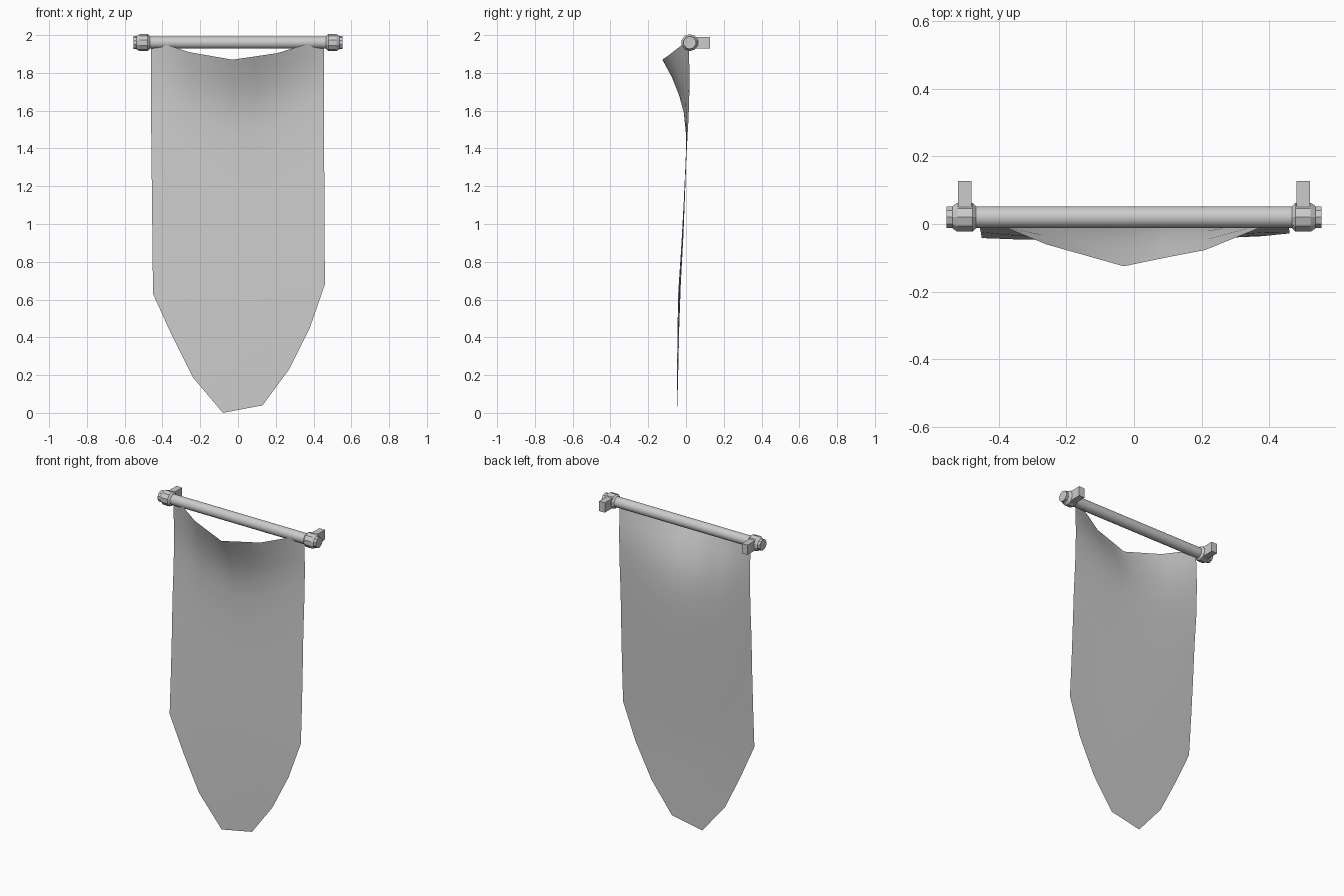
import bpy, bmesh, math

if "Cube" in bpy.data.objects:
    bpy.data.objects.remove(bpy.data.objects["Cube"])

ROD_Y, ROD_Z = 0.02, 1.96


def lerp_points(pts, v):
    # piecewise linear lookup, pts ascending
    if v <= pts[0][0]:
        return pts[0][1]
    for (a, p), (b, q) in zip(pts, pts[1:]):
        if v <= b:
            return p + (q - p) * (v - a) / (b - a)
    return pts[-1][1]


def finish(bm, name, smooth=None):
    bmesh.ops.recalc_face_normals(bm, faces=bm.faces)
    me = bpy.data.meshes.new(name)
    bm.to_mesh(me)
    bm.free()
    ob = bpy.data.objects.new(name, me)
    bpy.context.collection.objects.link(ob)
    if smooth:
        bpy.ops.object.select_all(action='DESELECT')
        ob.select_set(True)
        bpy.context.view_layer.objects.active = ob
        bpy.ops.object.shade_smooth_by_angle(angle=math.radians(smooth))
    return ob


def lathe_x(name, profile, sides, smooth=None):
    # closed solid turned around the rod axis, profile of (x, radius)
    bm = bmesh.new()
    rings = []
    for x, r in profile:
        ring = []
        for i in range(sides):
            a = 2 * math.pi * (i + 0.5) / sides
            ring.append(bm.verts.new((x, ROD_Y + r * math.cos(a), ROD_Z + r * math.sin(a))))
        rings.append(ring)
    for r0, r1 in zip(rings, rings[1:]):
        for i in range(sides):
            j = (i + 1) % sides
            bm.faces.new((r0[i], r0[j], r1[j], r1[i]))
    bm.faces.new(rings[0])
    bm.faces.new(rings[-1])
    return finish(bm, name, smooth)


def mirror_x(ob):
    ob.modifiers.new("Mirror", 'MIRROR').use_axis[0] = True


# horizontal rod
lathe_x("rod", [(-0.48, 0.033), (0.48, 0.033)], 12, 40)

# end collars with finials
collar = lathe_x("rod_collar", [(0.467, 0.034), (0.478, 0.045), (0.522, 0.045), (0.535, 0.036),
                                (0.537, 0.034), (0.554, 0.034)], 10)
mirror_x(collar)

# wall brackets
bm = bmesh.new()
bmesh.ops.create_cube(bm, size=1)
for v in bm.verts:
    v.co = (0.5 + v.co.x * 0.04, 0.0735 + v.co.y * 0.107, ROD_Z + v.co.z * 0.062)
mirror_x(finish(bm, "wall_bracket"))

# hanging cloth: lofted between a sagging top hem and a pointed lower hem
top = [(-0.46, 0.01, 1.94), (-0.38, -0.01, 1.95), (-0.26, -0.06, 1.91), (-0.03, -0.125, 1.87),
       (0.09, -0.10, 1.887), (0.21, -0.077, 1.905), (0.37, -0.012, 1.955), (0.455, 0.015, 1.94)]
bottom = [(-0.45, 0.63), (-0.35, 0.41), (-0.24, 0.19), (-0.08, 0.0),
          (0.13, 0.04), (0.27, 0.23), (0.38, 0.45), (0.46, 0.68)]
hang = [(0, -0.048), (0.6, -0.038), (1.0, -0.014), (1.35, 0.0), (1.55, 0.013), (1.75, 0.018), (1.95, 0.01)]
sag = [(0, 1), (0.1, 0.64), (0.24, 0.23), (0.45, 0)]
rows = [0, 0.05, 0.1, 0.15, 0.21, 0.3, 0.45, 0.63, 0.8, 1]

bm = bmesh.new()
grid = []
for t in rows:
    line = []
    for (tx, ty, tz), (bx, bz) in zip(top, bottom):
        z = tz + (bz - tz) * t
        k = max(0, (t - 0.3) / 0.7)
        x = tx + (bx - tx) * k
        y = lerp_points(hang, z) + (ty - lerp_points(hang, tz)) * lerp_points(sag, tz - z)
        y += 0.012 * x * k
        line.append(bm.verts.new((x, y, z)))
    grid.append(line)
for a, b in zip(grid, grid[1:]):
    for i in range(len(a) - 1):
        bm.faces.new((a[i], b[i], b[i + 1], a[i + 1]))
finish(bm, "banner_cloth", 60)
